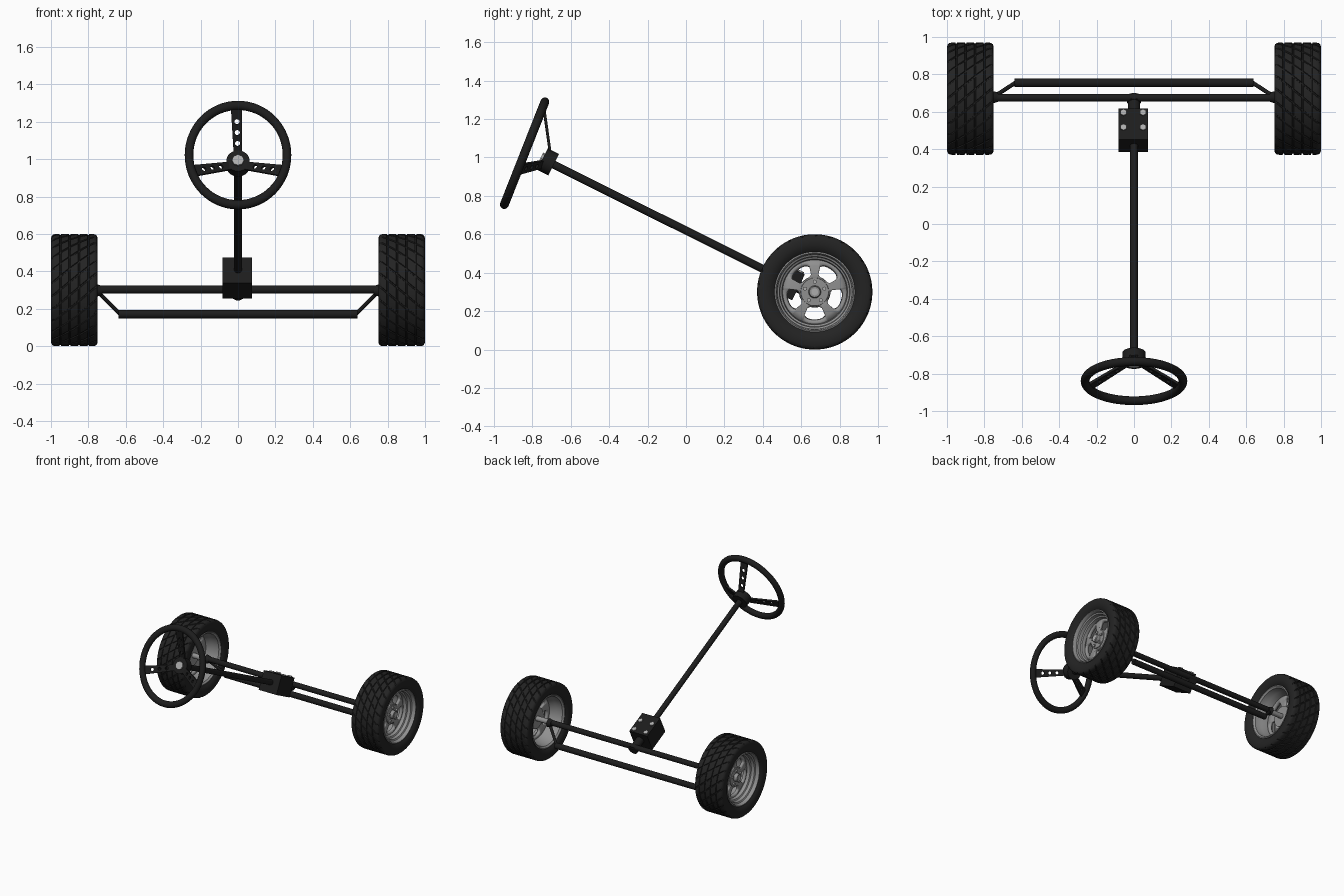
import bpy, bmesh
from math import sin, cos, pi, radians
from mathutils import Vector, Matrix

if "Cube" in bpy.data.objects:
    bpy.data.objects.remove(bpy.data.objects["Cube"])


def material(name, v):
    m = bpy.data.materials.new(name)
    m.use_nodes = True
    m.diffuse_color = (v, v, v, 1)
    bsdf = m.node_tree.nodes["Principled BSDF"]
    bsdf.inputs["Base Color"].default_value = (v, v, v, 1)
    bsdf.inputs["Roughness"].default_value = 0.6
    return m


RUBBER = material("tyre rubber", 0.017)
BLACK = material("black paint", 0.012)
ALLOY = material("grey alloy", 0.28)
BRIGHT = material("bright steel", 0.42)
HUB_Y, HUB_Z = 0.67, 0.30


def finish(name, mesh, mat, mirror=False, angle=35):
    """Link a mesh, colour it, shade it and optionally mirror it across x."""
    mesh.materials.clear()
    mesh.materials.append(mat)
    ob = bpy.data.objects.new(name, mesh)
    bpy.context.collection.objects.link(ob)
    bpy.ops.object.select_all(action="DESELECT")
    ob.select_set(True)
    bpy.context.view_layer.objects.active = ob
    bpy.ops.object.shade_smooth_by_angle(angle=radians(angle))
    if mirror:
        ob.modifiers.new("Mirror", "MIRROR").use_mirror_merge = False
    return ob


def to_mesh(bm, name):
    bmesh.ops.recalc_face_normals(bm, faces=bm.faces)
    mesh = bpy.data.meshes.new(name)
    bm.to_mesh(mesh)
    bm.free()
    return mesh


def rod(name, a, b, r, mat, mirror=False, segs=24, r2=None):
    """Cylinder or cone between two points."""
    a, b = Vector(a), Vector(b)
    d = b - a
    bm = bmesh.new()
    mat4 = Matrix.Translation((a + b) / 2) @ d.to_track_quat("Z", "Y").to_matrix().to_4x4()
    bmesh.ops.create_cone(bm, cap_ends=True, segments=segs, radius1=r,
                          radius2=r if r2 is None else r2, depth=d.length, matrix=mat4)
    return finish(name, to_mesh(bm, name), mat, mirror)


def wheel_point(x, r, a):
    return (x, HUB_Y + r * cos(a), HUB_Z + r * sin(a))


def grid_faces(bm, rows, closed_rows=False, skip=None):
    """Bridge rings of vertices into quads."""
    n = len(rows[0])
    for i in range(len(rows) if closed_rows else len(rows) - 1):
        for j in range(n):
            if skip and skip(i, j):
                continue
            p, q, k = rows[i], rows[(i + 1) % len(rows)], (j + 1) % n
            bm.faces.new((p[j], p[k], q[k], q[j]))


# Tyre: lathed profile with ring grooves and slanted tread cuts
def make_tyre():
    side = [(0.775, 0.203), (0.757, 0.222), (0.75, 0.25), (0.75, 0.278), (0.755, 0.291)]
    tread = [(0.762, 0.297), (0.775, 0.3)]
    for gx in (0.8, 0.85, 0.9, 0.95):
        tread += [(gx - 0.005, 0.3), (gx - 0.003, 0.294), (gx + 0.003, 0.294), (gx + 0.005, 0.3)]
        if gx < 0.94:
            tread.append((gx + 0.025, 0.3))
    tread += [(0.975, 0.3), (0.988, 0.297)]
    profile = side + tread + [(1.75 - x, r) for x, r in reversed(side)]
    blocks = 26
    columns = [(0, 0), (0.04, 1), (0.14, 1), (0.18, 0), (0.45, 0), (0.72, 0)]
    bm = bmesh.new()
    rows = []
    for i, (x, r) in enumerate(profile):
        in_tread = len(side) <= i < len(side) + len(tread)
        row = []
        for b in range(blocks):
            for f, cut in columns:
                a = 2 * pi * (b + f) / blocks + 2.8 * (x - 0.875)
                rr = min(r, 0.294) if cut and in_tread else r
                row.append(bm.verts.new(wheel_point(x, rr, a)))
        rows.append(row)
    grid_faces(bm, rows)
    return finish("tyre", to_mesh(bm, "tyre"), RUBBER, True, 30)


make_tyre()


# Rim: stepped deep dish with an open inner barrel
def lathe(name, profile, mat, segs=64):
    bm = bmesh.new()
    rows = [[bm.verts.new(wheel_point(x, r, 2 * pi * j / segs)) for j in range(segs)]
            for x, r in profile]
    grid_faces(bm, rows, closed_rows=True)
    return finish(name, to_mesh(bm, name), mat, True)


lathe("rim", [(0.985, 0.209), (0.988, 0.202), (0.98, 0.197), (0.96, 0.194), (0.955, 0.184),
              (0.93, 0.181), (0.925, 0.171), (0.9, 0.167), (0.865, 0.165), (0.83, 0.183),
              (0.775, 0.19), (0.764, 0.202), (0.766, 0.209), (0.79, 0.203), (0.96, 0.203)], ALLOY)


# Five-spoke disc: polar sheet with rounded windows left out, then thickened
def make_spokes():
    per = 24
    n = 5 * per
    half = 8
    bm = bmesh.new()
    rows = []
    for ring in range(4):
        row = []
        for j in range(n):
            off = min(abs(j % per), per - j % per)
            t = min(off / half, 1) ** 4
            r = (0.02, 0.08 + 0.012 * t, 0.148 - 0.014 * t, 0.172)[ring]
            x = (0.9, 0.9, 0.895, 0.885)[ring]
            row.append(bm.verts.new(wheel_point(x, r, -pi / 2 + 2 * pi * j / n)))
        rows.append(row)

    def is_window(i, j):
        return i == 1 and (j % per < half or j % per >= per - half)

    grid_faces(bm, rows, skip=is_window)
    ob = finish("wheel_spokes", to_mesh(bm, "wheel_spokes"), ALLOY)
    thick = ob.modifiers.new("Thickness", "SOLIDIFY")
    thick.thickness = 0.025
    thick.offset = 0
    ob.modifiers.new("Mirror", "MIRROR").use_mirror_merge = False


make_spokes()
rod("hub_plate", wheel_point(0.87, 0, 0), wheel_point(0.918, 0, 0), 0.082, ALLOY, True, 40, 0.072)
rod("hub_cap", wheel_point(0.91, 0, 0), wheel_point(0.945, 0, 0), 0.034, ALLOY, True, 32, 0.028)
rod("hub_cap_centre", wheel_point(0.94, 0, 0), wheel_point(0.948, 0, 0), 0.018, BRIGHT, True)
for k in range(5):
    a = pi / 2 + 2 * pi * k / 5
    rod("lug_nut", wheel_point(0.91, 0.053, a), wheel_point(0.93, 0.053, a), 0.011, BRIGHT, True, 6)

# Axle, stub shafts and steering linkage
AXLE_Y, AXLE_Z = 0.675, 0.303
rod("axle", (-0.745, AXLE_Y, AXLE_Z), (0.745, AXLE_Y, AXLE_Z), 0.021, BLACK)
rod("stub_shaft", (0.74, HUB_Y, HUB_Z), (0.88, HUB_Y, HUB_Z), 0.02, ALLOY, True)
rod("knuckle", (0.728, 0.678, 0.298), (0.758, 0.678, 0.298), 0.025, BLACK, True, 16, 0.034)
rod("tie_rod", (-0.64, 0.755, 0.172), (0.64, 0.755, 0.172), 0.023, BLACK)
rod("steering_arm", (0.63, 0.758, 0.172), (0.75, 0.68, 0.292), 0.011, BLACK, True, 12)

# Steering column and gearbox share one slanted axis
top, low = Vector((0, -0.72, 0.978)), Vector((0, 0.5, 0.37))
axis = (low - top).normalized()
up = Vector((1, 0, 0)).cross(axis)
rod("steering_column", top, low, 0.021, BLACK)
rod("output_shaft", low, low + axis * 0.2, 0.032, BLACK)
rod("output_collar", low + axis * 0.17, low + axis * 0.205, 0.038, BLACK)

frame = Matrix((Vector((1, 0, 0)), axis, up)).transposed().to_4x4()
box_centre = Vector((-0.004, 0.502, 0.365))
bm = bmesh.new()
bmesh.ops.create_cube(bm, matrix=Matrix.Translation(box_centre) @ frame
                      @ Matrix.Diagonal((0.16, 0.186, 0.15, 1)))
finish("gearbox", to_mesh(bm, "gearbox"), BLACK)
for sx in (-0.052, 0.052):
    for sy in (-0.022, 0.066):
        p = box_centre + Vector((sx, 0, 0)) + axis * sy + up * 0.07
        rod("gearbox_bolt", p, p + up * 0.013, 0.019, BRIGHT, segs=6)

# Steering wheel ring, slightly taller than wide
slant = Vector((0, 0.367, 0.93)).normalized()
ring_centre = Vector((0, -0.84, 1.022))
bpy.ops.mesh.primitive_torus_add(major_segments=64, minor_segments=16,
                                 major_radius=0.262, minor_radius=0.023)
ring = bpy.context.object
ring.name = "steering_wheel_ring"
ring.location = (0, 0, 0)
facing = Vector((1, 0, 0)).cross(slant)
basis = Matrix((Vector((1, 0, 0)), slant * 1.09, facing)).transposed().to_4x4()
ring.data.transform(Matrix.Translation(ring_centre) @ basis)
ring.data.materials.append(BLACK)
bpy.ops.object.shade_smooth_by_angle(angle=radians(60))

# Steering wheel hub
rod("steering_hub", top + axis * 0.035, top - axis * 0.03, 0.062, BLACK, segs=32)
rod("steering_hub_nut", top - axis * 0.03, top - axis * 0.042, 0.032, BRIGHT, segs=8)


# Drilled flat spokes from the hub to the ring
def make_plate(name, a, b, w0, w1, hole):
    a, b = Vector(a), Vector(b)
    d = b - a
    length = d.length
    d.normalize()
    side = d.cross(facing).normalized()
    curve = bpy.data.curves.new(name, "CURVE")
    curve.dimensions = "2D"
    curve.fill_mode = "BOTH"
    curve.extrude = 0.007
    outlines = [[(0, -w0), (length, -w1), (length, w1), (0, w0)]]
    for f in (0.28, 0.5, 0.72):
        outlines.append([(length * f + hole * cos(k * pi / 8), hole * sin(k * pi / 8))
                         for k in range(16)])
    for pts in outlines:
        spline = curve.splines.new("POLY")
        spline.points.add(len(pts) - 1)
        spline.use_cyclic_u = True
        for sp, (x, y) in zip(spline.points, pts):
            sp.co = (x, y, 0, 1)
    temp = bpy.data.objects.new("plate_outline", curve)
    bpy.context.collection.objects.link(temp)
    deps = bpy.context.evaluated_depsgraph_get()
    mesh = bpy.data.meshes.new_from_object(temp.evaluated_get(deps))
    bpy.data.objects.remove(temp)
    mesh.transform(Matrix.Translation(a) @ Matrix((d, side, d.cross(side))).transposed().to_4x4())
    finish(name, mesh, BLACK)


make_plate("steering_spoke_top", (0, -0.705, 1.01), (-0.008, -0.742, 1.275), 0.022, 0.03, 0.014)
for s, label in ((1, "left"), (-1, "right")):
    make_plate("steering_spoke_" + label, (s * 0.035, -0.745, 0.965),
               (s * 0.243, -0.873, 0.937), 0.022, 0.032, 0.012)
